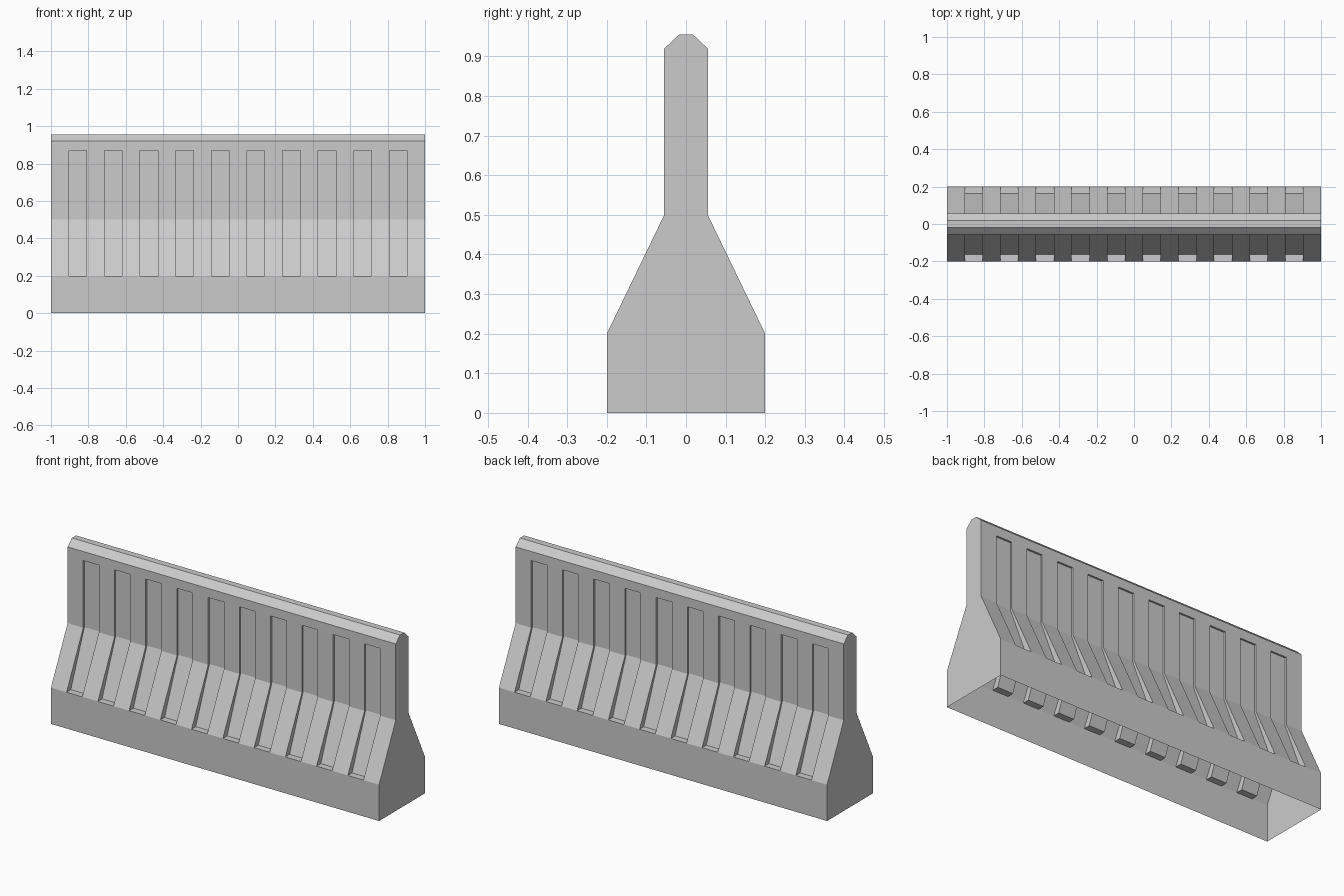
import bpy, bmesh

if "Cube" in bpy.data.objects:
    bpy.data.objects.remove(bpy.data.objects["Cube"])

# Half cross-section (half depth, height), mirrored to the full profile
HALF = [(0.2, 0.0), (0.2, 0.2), (0.055, 0.5), (0.055, 0.87), (0.055, 0.92), (0.018, 0.955)]
PROFILE = [(-y, z) for y, z in HALF] + [(y, z) for y, z in reversed(HALF)]
CELLS = 21            # alternating ribs and recessed slots
SLOT_ROWS = (1, 2, 8, 9)   # slope and upright rows on each side

bm = bmesh.new()

# Skin swept along x in equal cells, open underneath
cols = [[bm.verts.new((-1 + 2 * i / CELLS, y, z)) for y, z in PROFILE]
        for i in range(CELLS + 1)]
slots = []
for i in range(CELLS):
    a, b = cols[i], cols[i + 1]
    for r in range(len(PROFILE) - 1):
        f = bm.faces.new((a[r], b[r], b[r + 1], a[r + 1]))
        if i % 2 and r in SLOT_ROWS:
            slots.append(f)

# End walls
bm.faces.new(cols[0])
bm.faces.new(cols[-1][::-1])
bmesh.ops.recalc_face_normals(bm, faces=bm.faces[:])

# Recessed slots, pushed in towards the centre plane
res = bmesh.ops.extrude_face_region(bm, geom=slots)
for v in res["geom"]:
    if isinstance(v, bmesh.types.BMVert):
        v.co.y *= 0.815
old = [f for f in slots if f.is_valid]
if old:
    bmesh.ops.delete(bm, geom=old, context='FACES')
loose = [e for e in bm.edges if not e.link_faces]
if loose:
    bmesh.ops.delete(bm, geom=loose, context='EDGES')
bmesh.ops.recalc_face_normals(bm, faces=bm.faces[:])

mesh = bpy.data.meshes.new("concrete_barrier")
bm.to_mesh(mesh)
bm.free()
bpy.context.collection.objects.link(bpy.data.objects.new("concrete_barrier", mesh))
